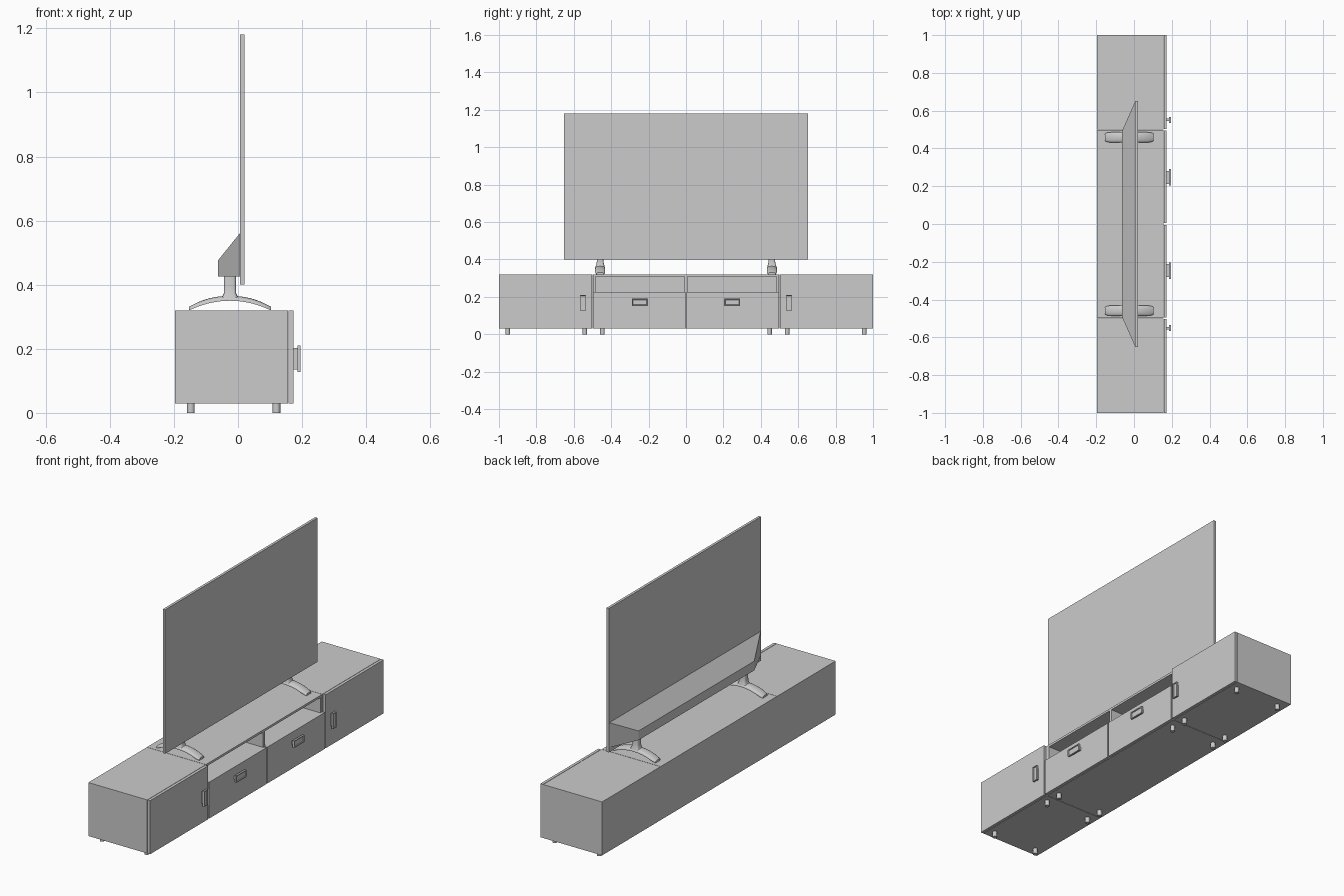
import bpy, bmesh, math

if "Cube" in bpy.data.objects:
    bpy.data.objects.remove(bpy.data.objects["Cube"])


def mesh_object(name, verts, faces, smooth=False):
    me = bpy.data.meshes.new(name)
    me.from_pydata(verts, [], faces)
    bm = bmesh.new()
    bm.from_mesh(me)
    bmesh.ops.recalc_face_normals(bm, faces=bm.faces)
    bm.to_mesh(me)
    bm.free()
    ob = bpy.data.objects.new(name, me)
    bpy.context.collection.objects.link(ob)
    if smooth:
        bpy.ops.object.select_all(action='DESELECT')
        ob.select_set(True)
        bpy.context.view_layer.objects.active = ob
        bpy.ops.object.shade_smooth_by_angle(angle=math.radians(40))
    return ob


def loft(name, rings, smooth=False):
    # Skin a list of equal-length rings and cap both ends
    n = len(rings[0])
    verts = [p for r in rings for p in r]
    faces = [(i * n + j, i * n + (j + 1) % n, (i + 1) * n + (j + 1) % n, (i + 1) * n + j)
             for i in range(len(rings) - 1) for j in range(n)]
    faces += [tuple(range(n)), tuple(range(len(verts) - n, len(verts)))]
    return mesh_object(name, verts, faces, smooth)


def box(name, x0, x1, y0, y1, z0, z1):
    y0, y1 = sorted((y0, y1))
    ring = lambda z: [(x0, y0, z), (x1, y0, z), (x1, y1, z), (x0, y1, z)]
    return loft(name, [ring(z0), ring(z1)])


def handle(name, yc, zc, hy, hz):
    # Stem, plate and a shallow recess in the plate face
    ring = lambda x, m: [(x, yc - hy + m, zc - hz + m), (x, yc + hy - m, zc - hz + m),
                         (x, yc + hy - m, zc + hz - m), (x, yc - hy + m, zc + hz - m)]
    loft(name, [ring(0.172, .009), ring(0.185, .009), ring(0.185, 0),
                ring(0.195, 0), ring(0.195, .005), ring(0.191, .006)])


def foot(name, x, y):
    ring = lambda z: [(x + .012 * math.cos(a * math.tau / 12),
                       y + .012 * math.sin(a * math.tau / 12), z) for a in range(12)]
    loft(name, [ring(0), ring(0.032)], True)


BACK, FRONT = -0.197, 0.156
BOT, TOP, SHELF = 0.03, 0.32, 0.225

# Centre cabinet: solid drawer block with open compartments above
box("drawer_block", BACK, FRONT, -.498, .498, BOT, SHELF)
box("centre_top", BACK, FRONT, -.498, .498, .308, TOP)
box("compartment_back", BACK, BACK + .012, -.498, .498, SHELF, .308)
box("compartment_divider", BACK + .012, FRONT, -.007, .007, SHELF, .308)

for s, side in ((-1, "left"), (1, "right")):
    box(f"compartment_side_{side}", BACK + .012, FRONT, s * .498, s * .483, SHELF, .308)
    box(f"side_cabinet_{side}", BACK, FRONT, s * .5, s * 1.0, BOT, TOP)
    box(f"door_{side}", .158, .173, s * .504, s * 1.0, BOT, TOP)
    box(f"drawer_front_{side}", .158, .173, s * .004, s * .496, BOT, .227)
    handle(f"door_handle_{side}", s * .551, .169, .016, .042)
    handle(f"drawer_handle_{side}", s * .247, .171, .043, .019)
    for y in (.447, .541, .953):
        for x in (-.147, .12):
            foot(f"foot_{side}", x, s * y)

# Screen panel and tapered rear housing
box("screen_panel", .006, .02, -.652, .652, .401, 1.181)
loft("rear_housing", [
    [(.007, -.65, .426), (.007, .65, .426), (.007, .65, .562), (.007, -.65, .562)],
    [(-.0625, -.495, .426), (-.0625, .495, .426), (-.0625, .495, .476), (-.0625, -.495, .476)]])

# Stand: arched foot with a crowned section, plus a flared post
for s, side in ((-1, "left"), (1, "right")):
    yc, xc = s * .459, -.025
    rings = []
    for i in range(25):
        t = -1 + i / 12
        low = .32 + .03 * (1 - t * t)
        high = .331 + .034 * (1 - abs(t) ** 2.2)
        w = .027 * (1 - .25 * abs(t) ** 12)
        x = xc + .128 * t
        rings.append([(x, yc - w, low), (x, yc + w, low)] +
                     [(x, yc + w * math.cos(a), low + (high - low) * (.35 + .65 * math.sin(a)))
                      for a in (k * math.pi / 8 for k in range(9))])
    loft(f"stand_arch_{side}", rings, True)

    post = []
    for z, hx, hy in ((.352, .032, .026), (.363, .024, .024), (.372, .0195, .021),
                      (.39, .019, .0175), (.43, .019, .0165)):
        ring = []
        for k in range(24):
            c, d = math.cos(k * math.tau / 24), math.sin(k * math.tau / 24)
            ring.append((xc + hx * math.copysign(abs(c) ** .5, c),
                         yc + hy * math.copysign(abs(d) ** .5, d), z))
        post.append(ring)
    loft(f"stand_post_{side}", post, True)
